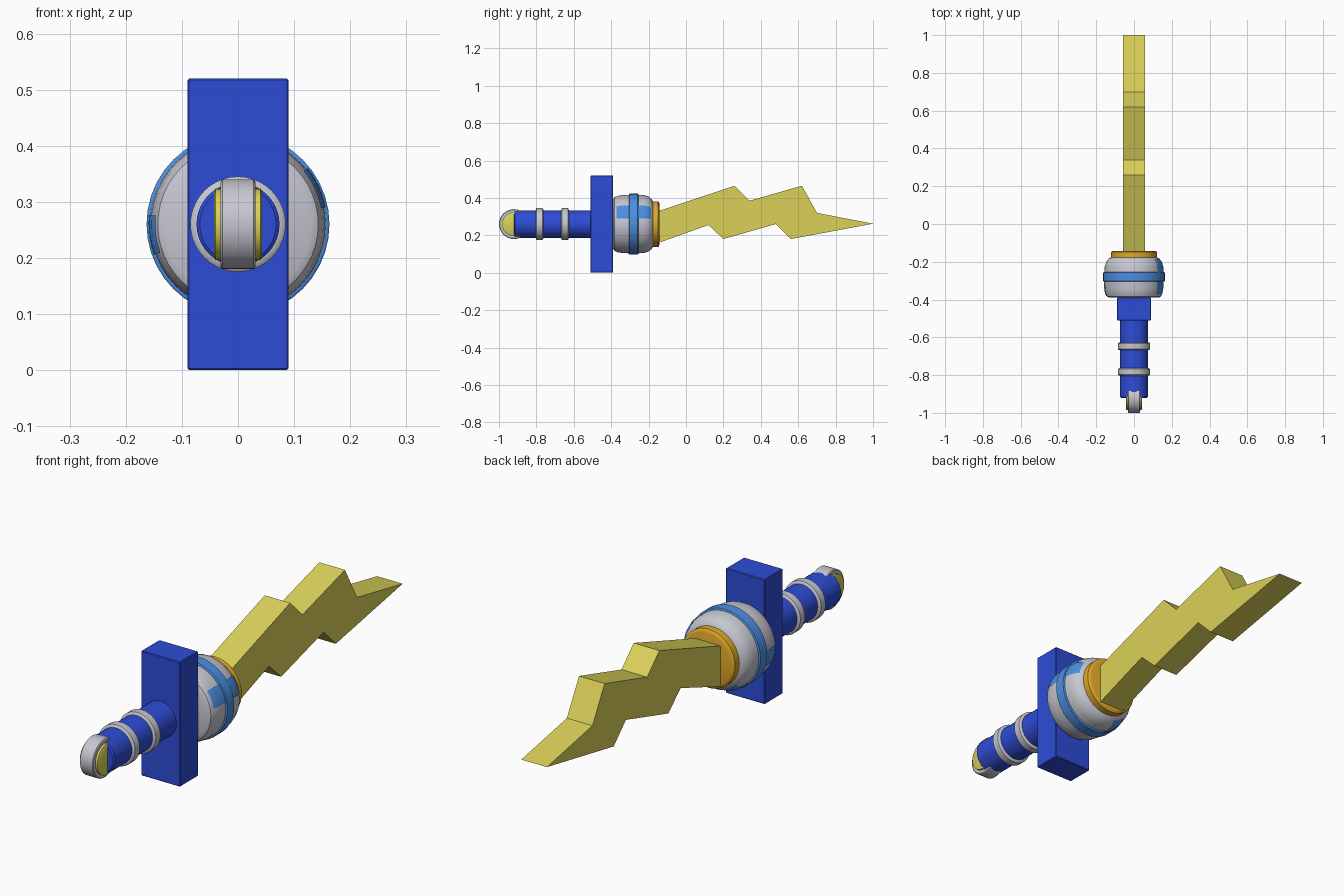
import bpy, bmesh, math
from mathutils import Vector

if "Cube" in bpy.data.objects:
    bpy.data.objects.remove(bpy.data.objects["Cube"])

ZC = 0.26  # height of the long axis


def srgb(r, g, b):
    return [((c + 0.055) / 1.055) ** 2.4 if c > 0.04 else c / 12.92 for c in (r, g, b)] + [1]


def material(name, *rgb):
    m = bpy.data.materials.new(name)
    m.diffuse_color = srgb(*rgb)
    m.use_nodes = True
    m.node_tree.nodes["Principled BSDF"].inputs["Base Color"].default_value = m.diffuse_color
    return m


BLUE = material("royal blue", 0.18, 0.30, 0.84)
GREY = material("light grey", 0.78, 0.78, 0.82)
SKY = material("sky blue", 0.30, 0.56, 0.88)
GOLD = material("gold", 0.88, 0.66, 0.16)
YELLOW = material("yellow", 0.86, 0.82, 0.35)


def finish(name, bm, mat, smooth=True):
    bmesh.ops.recalc_face_normals(bm, faces=bm.faces)
    me = bpy.data.meshes.new(name)
    bm.to_mesh(me)
    bm.free()
    me.materials.append(mat)
    ob = bpy.data.objects.new(name, me)
    bpy.context.collection.objects.link(ob)
    if smooth:
        bpy.ops.object.select_all(action='DESELECT')
        ob.select_set(True)
        bpy.context.view_layer.objects.active = ob
        bpy.ops.object.shade_smooth_by_angle(angle=math.radians(35))
    return ob


def lathe(name, profile, mat, steps=40, axis='Y', centre=(0, 0, ZC)):
    """Revolve (along, radius) points about the y or x axis, with closed ends."""
    bm = bmesh.new()
    rings = []
    for t, r in profile:
        ring = []
        for i in range(steps):
            a = 2 * math.pi * i / steps
            u, v = r * math.cos(a), r * math.sin(a)
            p = (u, t, v) if axis == 'Y' else (t, u, v)
            ring.append(bm.verts.new(Vector(p) + Vector(centre)))
        rings.append(ring)
    for a, b in zip(rings, rings[1:]):
        for i in range(steps):
            j = (i + 1) % steps
            bm.faces.new((a[i], a[j], b[j], b[i]))
    bm.faces.new(rings[0])
    bm.faces.new(rings[-1])
    return finish(name, bm, mat)


def band(name, y0, y1, r, mat, c=0.006):
    return lathe(name, [(y0, r - 2 * c), (y0 + c * 0.4, r - c * 0.6), (y0 + c, r),
                        (y1 - c, r), (y1 - c * 0.4, r - c * 0.6), (y1, r - 2 * c)], mat)


# Guard block
bm = bmesh.new()
bmesh.ops.create_cube(bm, size=1)
for v in bm.verts:
    v.co = (v.co.x * 0.18, v.co.y * 0.12 - 0.45, v.co.z * 0.52 + ZC)
bmesh.ops.bevel(bm, geom=bm.edges[:], offset=0.003, segments=1, affect='EDGES')
finish("guard", bm, BLUE, False)

# Grip and its rings
lathe("grip", [(-0.92, 0.068), (-0.915, 0.074), (-0.48, 0.074)], BLUE)
for i, y in enumerate((-0.783, -0.647)):
    band(f"grip_ring_{i + 1}", y - 0.021, y + 0.021, 0.085, GREY)

# Pommel wheel with yellow side discs
hub = (0, -0.92, ZC)
lathe("pommel_rim", [(-0.031, 0.076), (-0.028, 0.08), (0.028, 0.08), (0.031, 0.076)],
      GREY, 32, 'X', hub)
lathe("pommel_discs", [(-0.043, 0.058), (-0.04, 0.064), (0.04, 0.064), (0.043, 0.058)],
      YELLOW, 24, 'X', hub)

# Globe
GLOBE = [(-0.39, 0.13), (-0.383, 0.143), (-0.365, 0.151), (-0.34, 0.155), (-0.28, 0.157),
         (-0.225, 0.155), (-0.20, 0.147), (-0.183, 0.133), (-0.172, 0.11)]
lathe("globe", GLOBE, GREY, 48)
band("globe_band", -0.305, -0.255, 0.163, SKY, 0.003)


def globe_radius(y):
    for (a, ra), (b, rb) in zip(GLOBE, GLOBE[1:]):
        if a <= y <= b:
            return ra + (rb - ra) * (y - a) / (b - a)


# Thin painted patches following the globe: angle range and y range
for k, (a0, a1, y0, y1) in enumerate([(11, 39, -0.372, -0.186), (174, 200, -0.38, -0.29),
                                      (226, 250, -0.27, -0.186)]):
    bm = bmesh.new()
    ys = [y0] + [p[0] for p in GLOBE if y0 < p[0] < y1] + [y1]
    grid = []
    for y in ys:
        r = globe_radius(y) + 0.003
        angles = [math.radians(a0 + (a1 - a0) * i / 6) for i in range(7)]
        grid.append([bm.verts.new((r * math.cos(a), y, ZC + r * math.sin(a))) for a in angles])
    for p, q in zip(grid, grid[1:]):
        for i in range(6):
            bm.faces.new((p[i], q[i], q[i + 1], p[i + 1]))
    bmesh.ops.solidify(bm, geom=bm.faces[:], thickness=0.004)
    finish(f"globe_patch_{k + 1}", bm, SKY)

# Collar between globe and blade
band("collar", -0.184, -0.142, 0.122, GOLD, 0.007)

# Zigzag blade: extruded side outline
OUTLINE = [(-0.16, 0.325), (0.26, 0.465), (0.34, 0.385), (0.62, 0.465), (0.70, 0.32), (1.0, 0.262),
           (0.56, 0.18), (0.48, 0.26), (0.20, 0.18), (0.12, 0.255), (-0.16, 0.155)]
bm = bmesh.new()
face = bm.faces.new([bm.verts.new((-0.059, y, z)) for y, z in OUTLINE])
ext = bmesh.ops.extrude_face_region(bm, geom=[face], use_keep_orig=True)
bmesh.ops.translate(bm, vec=(0.118, 0, 0),
                    verts=[g for g in ext["geom"] if isinstance(g, bmesh.types.BMVert)])
finish("blade", bm, YELLOW, False)
